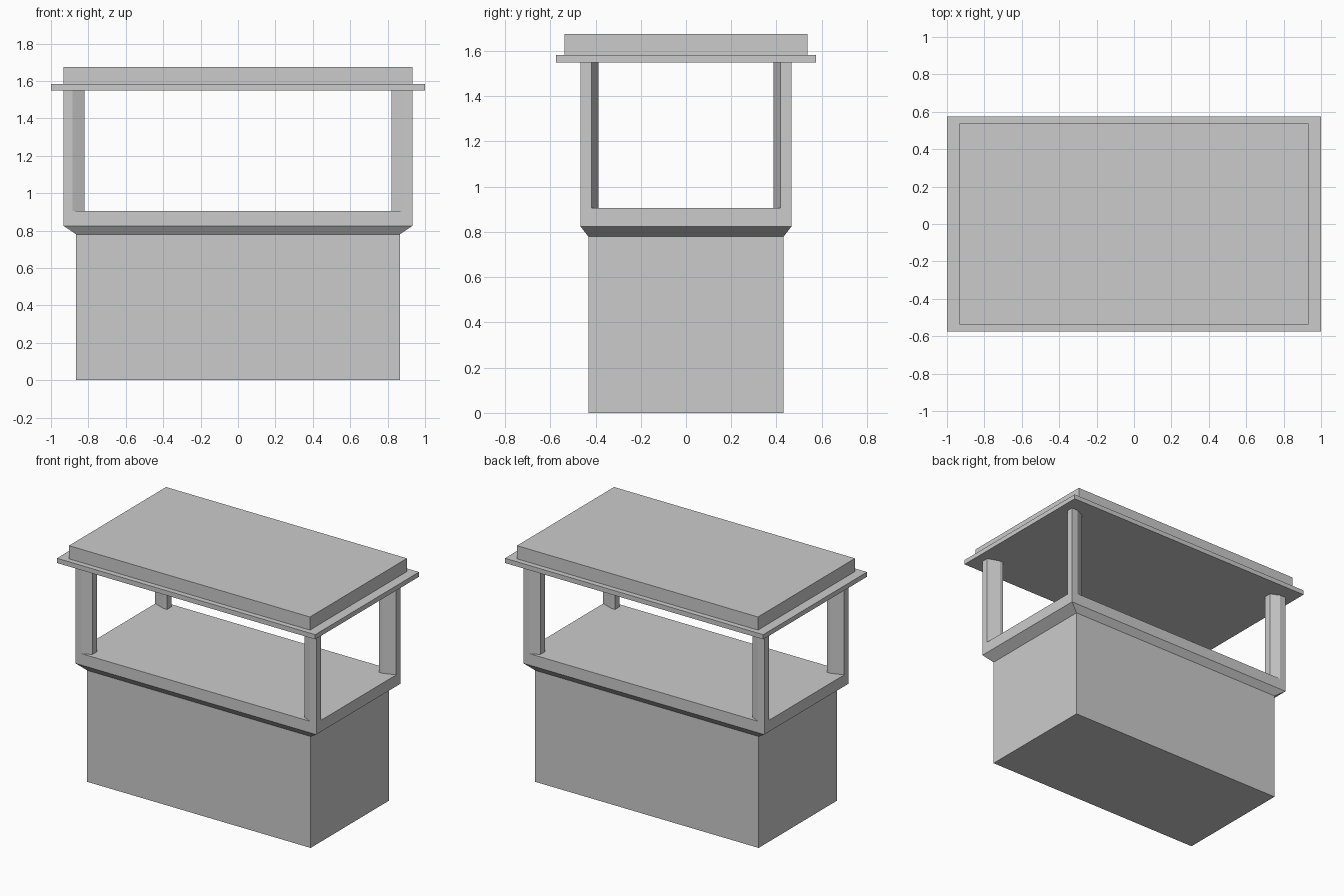
import bpy, bmesh

if "Cube" in bpy.data.objects:
    bpy.data.objects.remove(bpy.data.objects["Cube"])


def loft(name, rings):
    """Solid skinned through a stack of (outline, z) rings, capped at both ends."""
    bm = bmesh.new()
    loops = [[bm.verts.new((x, y, z)) for x, y in pts] for pts, z in rings]
    n = len(loops[0])
    for a, b in zip(loops, loops[1:]):
        for i in range(n):
            j = (i + 1) % n
            bm.faces.new((a[i], a[j], b[j], b[i]))
    bm.faces.new(loops[0][::-1])
    bm.faces.new(loops[-1])
    bmesh.ops.recalc_face_normals(bm, faces=bm.faces[:])
    mesh = bpy.data.meshes.new(name)
    bm.to_mesh(mesh)
    bm.free()
    obj = bpy.data.objects.new(name, mesh)
    bpy.context.collection.objects.link(obj)
    return obj


def rect(hx, hy):
    return [(-hx, -hy), (hx, -hy), (hx, hy), (-hx, hy)]


CX, CY = 0.933, 0.467  # outer corner of the counter

# Body with flared counter
loft("stall_body", [(rect(0.865, 0.432), 0.0), (rect(0.865, 0.432), 0.78),
                    (rect(CX, CY), 0.825), (rect(CX, CY), 0.905)])

# Corner posts: chamfered section, given as insets from the outer corner
section = [(0, 0), (0.048, 0), (0.112, 0.03), (0.112, 0.08), (0.086, 0.08), (0, 0.05)]
for sx, side in ((-1, "left"), (1, "right")):
    for sy, end in ((-1, "front"), (1, "back")):
        pts = [(sx * (CX - u), sy * (CY - v)) for u, v in section]
        loft(f"{end}_{side}_post", [(pts, 0.905), (pts, 1.55)])

# Overhanging roof slab and raised cap
loft("roof_slab", [(rect(1.0, 0.574), 1.55), (rect(1.0, 0.574), 1.583)])
loft("roof_cap", [(rect(CX, 0.537), 1.583), (rect(CX, 0.537), 1.675)])
